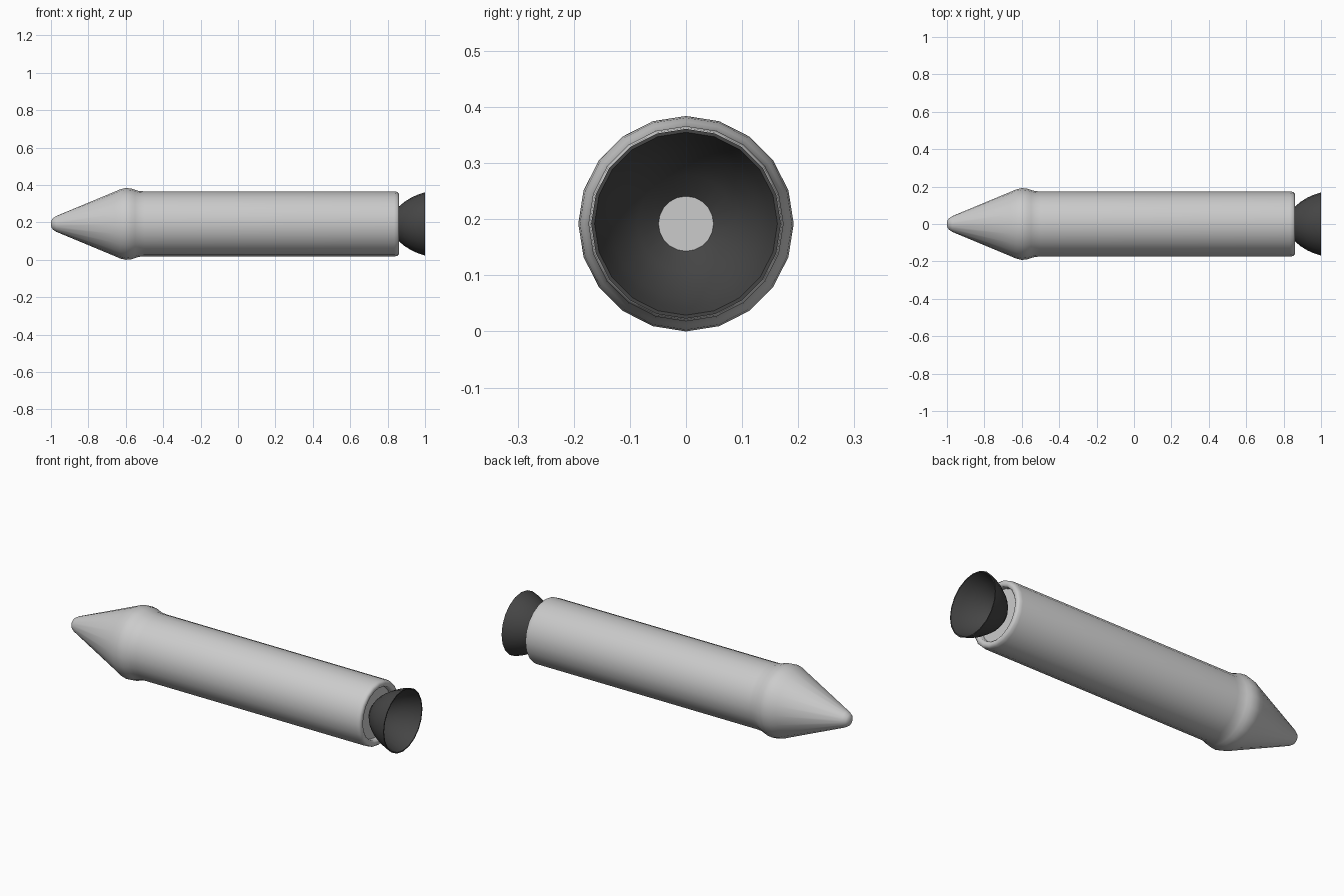
import bpy, bmesh, math

if "Cube" in bpy.data.objects:
    bpy.data.objects.remove(bpy.data.objects["Cube"])

AXIS_Z = 0.192
SIDES = 20


def lathe(name, profile, closed=False, angle=40):
    """Revolve (x, radius) points around the long axis."""
    bm = bmesh.new()
    rings = []
    for x, r in profile:
        if r == 0:
            rings.append([bm.verts.new((x, 0, AXIS_Z))] * SIDES)
        else:
            rings.append([bm.verts.new((x, r * math.sin(2 * math.pi * i / SIDES),
                                        AXIS_Z + r * math.cos(2 * math.pi * i / SIDES)))
                          for i in range(SIDES)])
    pairs = list(zip(rings, rings[1:]))
    if closed:
        pairs.append((rings[-1], rings[0]))
    for a, b in pairs:
        for i in range(SIDES):
            j = (i + 1) % SIDES
            bm.faces.new(list(dict.fromkeys((a[i], a[j], b[j], b[i]))))
    bmesh.ops.recalc_face_normals(bm, faces=bm.faces)
    mesh = bpy.data.meshes.new(name)
    bm.to_mesh(mesh)
    bm.free()
    obj = bpy.data.objects.new(name, mesh)
    bpy.context.collection.objects.link(obj)
    bpy.ops.object.select_all(action='DESELECT')
    obj.select_set(True)
    bpy.context.view_layer.objects.active = obj
    bpy.ops.object.shade_smooth_by_angle(angle=math.radians(angle))
    return obj


# Body: rounded nose cone, shoulder bulge, tube, shallow recessed tail
lathe("rocket_body", [
    (-1.0, 0), (-0.998, 0.017), (-0.99, 0.03), (-0.972, 0.042),
    (-0.66, 0.172), (-0.63, 0.185), (-0.60, 0.192), (-0.57, 0.189),
    (-0.55, 0.182), (-0.53, 0.176), (-0.50, 0.174),
    (0.835, 0.174), (0.852, 0.171), (0.86, 0.163),
    (0.86, 0.147), (0.853, 0.139), (0.83, 0.137), (0.83, 0)], angle=50)

# Nozzle: open bell with a thin wall
outer = [(0.83, 0.055), (0.86, 0.093), (0.89, 0.118), (0.925, 0.14),
         (0.96, 0.156), (1.0, 0.169)]
inner = [(x, r - 0.006) for x, r in reversed(outer)]
nozzle = lathe("engine_nozzle", outer + inner, closed=True)
dark = bpy.data.materials.new("dark_metal")
dark.diffuse_color = (0.06, 0.06, 0.06, 1)
dark.use_nodes = True
dark.node_tree.nodes["Principled BSDF"].inputs["Base Color"].default_value = dark.diffuse_color
nozzle.data.materials.append(dark)
